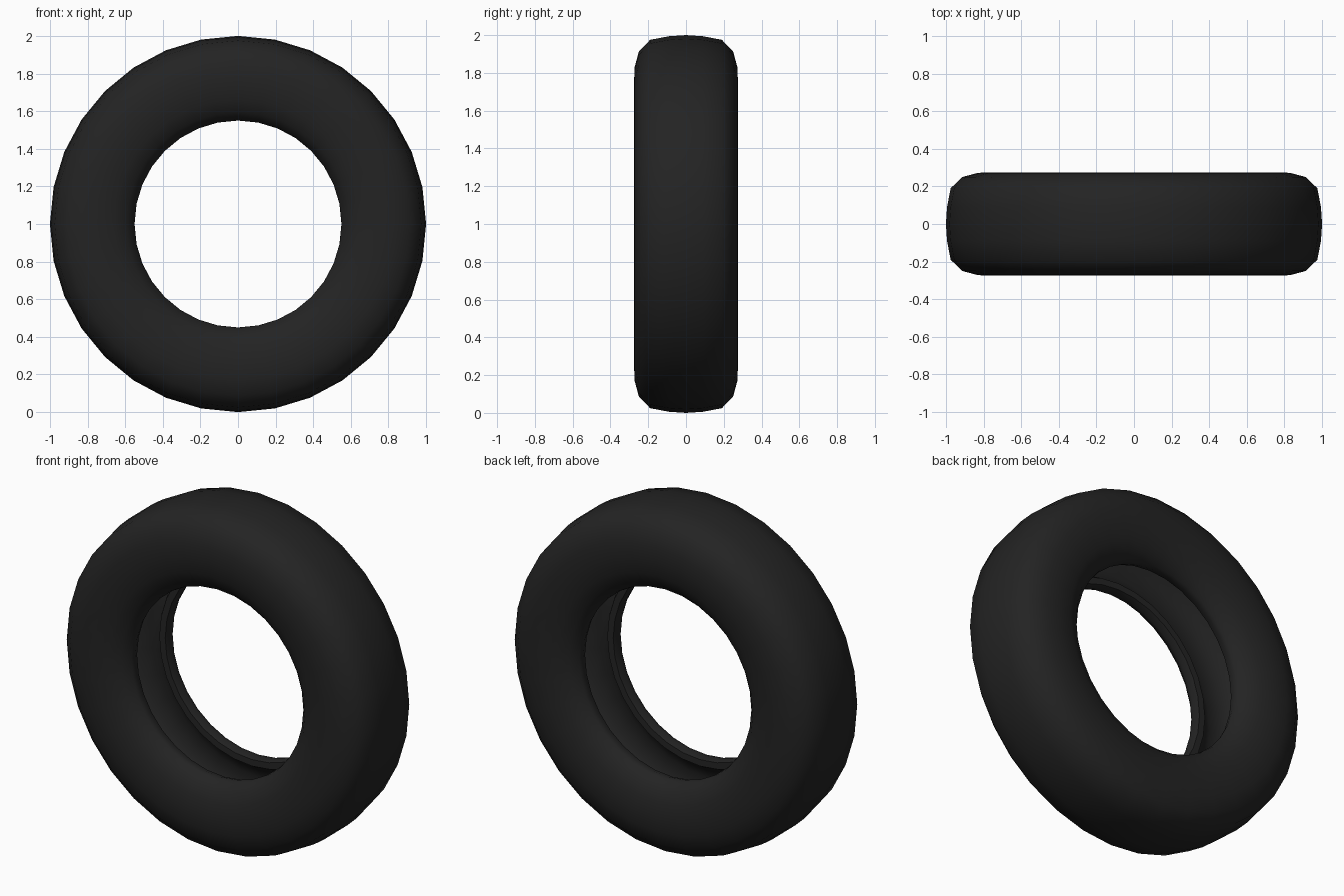
import bpy, bmesh, math

if "Cube" in bpy.data.objects:
    bpy.data.objects.remove(bpy.data.objects["Cube"])

SEG = 32
# half cross-section (radius, y): tread, sidewall, bead lip, hollow inside
half = [(0.994, 0.09), (0.975, 0.19), (0.912, 0.25), (0.83, 0.272),
        (0.75, 0.275), (0.66, 0.262), (0.595, 0.232), (0.556, 0.19), (0.55, 0.165),
        (0.562, 0.13), (0.60, 0.13), (0.635, 0.19), (0.71, 0.225),
        (0.82, 0.222), (0.90, 0.17)]
# full closed loop, mirrored about y = 0
profile = [(1.0, 0)] + half + [(0.94, 0)] + [(r, -y) for r, y in reversed(half)]

rubber = bpy.data.materials.new("black rubber")
rubber.diffuse_color = (0.017, 0.017, 0.017, 1)
rubber.use_nodes = True
rubber.node_tree.nodes["Principled BSDF"].inputs["Base Color"].default_value = rubber.diffuse_color

# tyre: the profile spun about the y axis
bm = bmesh.new()
rings = []
for i in range(SEG):
    a = 2 * math.pi * i / SEG
    rings.append([bm.verts.new((r * math.cos(a), y, 1 + r * math.sin(a))) for r, y in profile])
n = len(profile)
for i in range(SEG):
    p, q = rings[i], rings[(i + 1) % SEG]
    for j in range(n):
        k = (j + 1) % n
        bm.faces.new((p[j], p[k], q[k], q[j]))
bmesh.ops.recalc_face_normals(bm, faces=bm.faces)
mesh = bpy.data.meshes.new("tyre")
bm.to_mesh(mesh)
bm.free()
mesh.materials.append(rubber)
tyre = bpy.data.objects.new("tyre", mesh)
bpy.context.collection.objects.link(tyre)

# smooth shading with a crisp bead edge
bpy.context.view_layer.objects.active = tyre
tyre.select_set(True)
bpy.ops.object.shade_smooth_by_angle(angle=math.radians(50))
